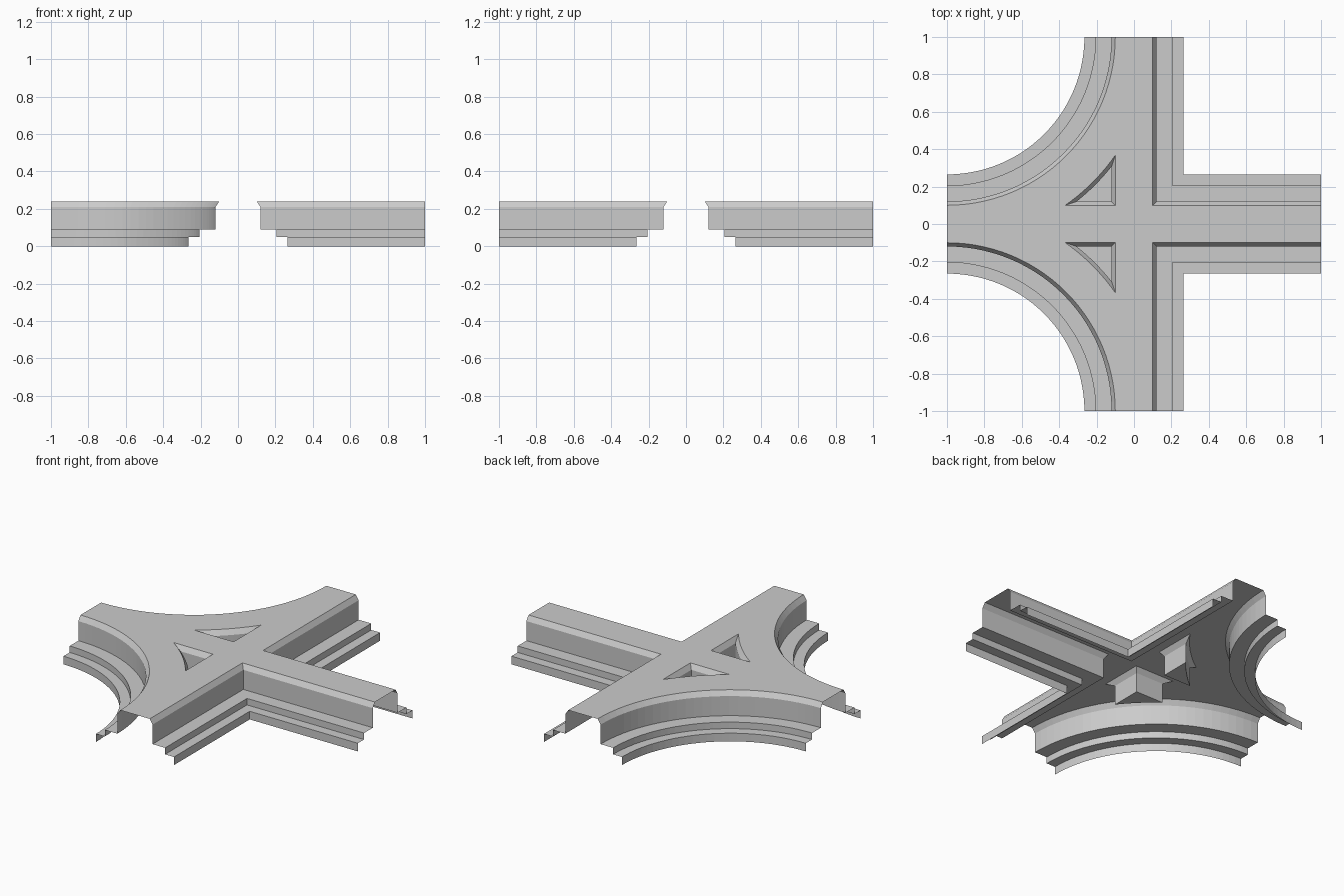
import bpy, bmesh
from math import sin, cos, asin, acos, pi

cube = bpy.data.objects.get("Cube")
if cube:
    bpy.data.objects.remove(cube, do_unlink=True)

grey = bpy.data.materials.new("light_grey")
grey.use_nodes = True
grey.diffuse_color = (0.6, 0.6, 0.6, 1)
grey.node_tree.nodes["Principled BSDF"].inputs["Base Color"].default_value = (0.6, 0.6, 0.6, 1)

# Stepped cross-section of one side: (distance from centreline, height)
PROFILE = [(0.10, 0.24), (0.12, 0.21), (0.12, 0.09), (0.205, 0.09),
           (0.205, 0.05), (0.265, 0.05), (0.265, 0.0)]
DECK, LEDGE = 0.24, 0.09
SEGMENTS = 28


def arc(radius, a0, a1, n):
    """Points on a circle around the back right corner of the plan."""
    return [(-1 + radius * cos(a0 + (a1 - a0) * i / n),
             1 + radius * sin(a0 + (a1 - a0) * i / n)) for i in range(n + 1)]


def curve_edge(d):
    return arc(1 - d, -pi / 2, 0, SEGMENTS)


def corner_edge(d):
    return [(d, 1), (d, d), (1, d)]


def well_edge(d):
    k = (1 - d) / (1 + d)
    return [(-d, d)] + arc(1 + d, -acos(k), -asin(k), 10)


def ring(bm, points, z, side=1):
    return [bm.verts.new((x, y * side, z)) for x, y in points]


def finish(name, bm):
    """Turn every face of the sheet outward and make the object."""
    bmesh.ops.recalc_face_normals(bm, faces=bm.faces[:])
    bm.normal_update()
    if sum(f.normal.z * f.calc_area() for f in bm.faces) < 0:
        bmesh.ops.reverse_faces(bm, faces=bm.faces[:])
    mesh = bpy.data.meshes.new(name)
    bm.to_mesh(mesh)
    bm.free()
    mesh.materials.append(grey)
    bpy.context.collection.objects.link(bpy.data.objects.new(name, mesh))


def sweep(name, edge, profile, side, closed=False):
    """Bridge one plan outline per profile point; closed ones get a floor."""
    bm = bmesh.new()
    rings = [ring(bm, edge(d), z, side) for d, z in profile]
    count = len(rings[0])
    for a, b in zip(rings, rings[1:]):
        for i in range(count if closed else count - 1):
            j = (i + 1) % count
            bm.faces.new((a[i], a[j], b[j], b[i]))
    if closed:
        bm.faces.new(rings[-1])
    finish(name, bm)


# Stepped side walls and the two sunken wells, mirrored front to back
for side, label in ((1, "back"), (-1, "front")):
    sweep(label + "_curved_wall", curve_edge, PROFILE, side)
    sweep(label + "_corner_wall", corner_edge, PROFILE, side)
    sweep(label + "_well", well_edge, PROFILE[:3], side, closed=True)

# Flat deck: outline with two triangular openings
bm = bmesh.new()
w = PROFILE[0][0]
back = curve_edge(w) + corner_edge(w)
outline = back + [(x, -y) for x, y in reversed(back)]
loops = [ring(bm, outline, DECK)]
loops += [ring(bm, well_edge(w), DECK, side) for side in (1, -1)]
edges = [bm.edges.new((lp[i - 1], lp[i])) for lp in loops for i in range(len(lp))]
bmesh.ops.triangle_fill(bm, edges=edges, use_beauty=True, normal=(0, 0, 1))
finish("deck", bm)
